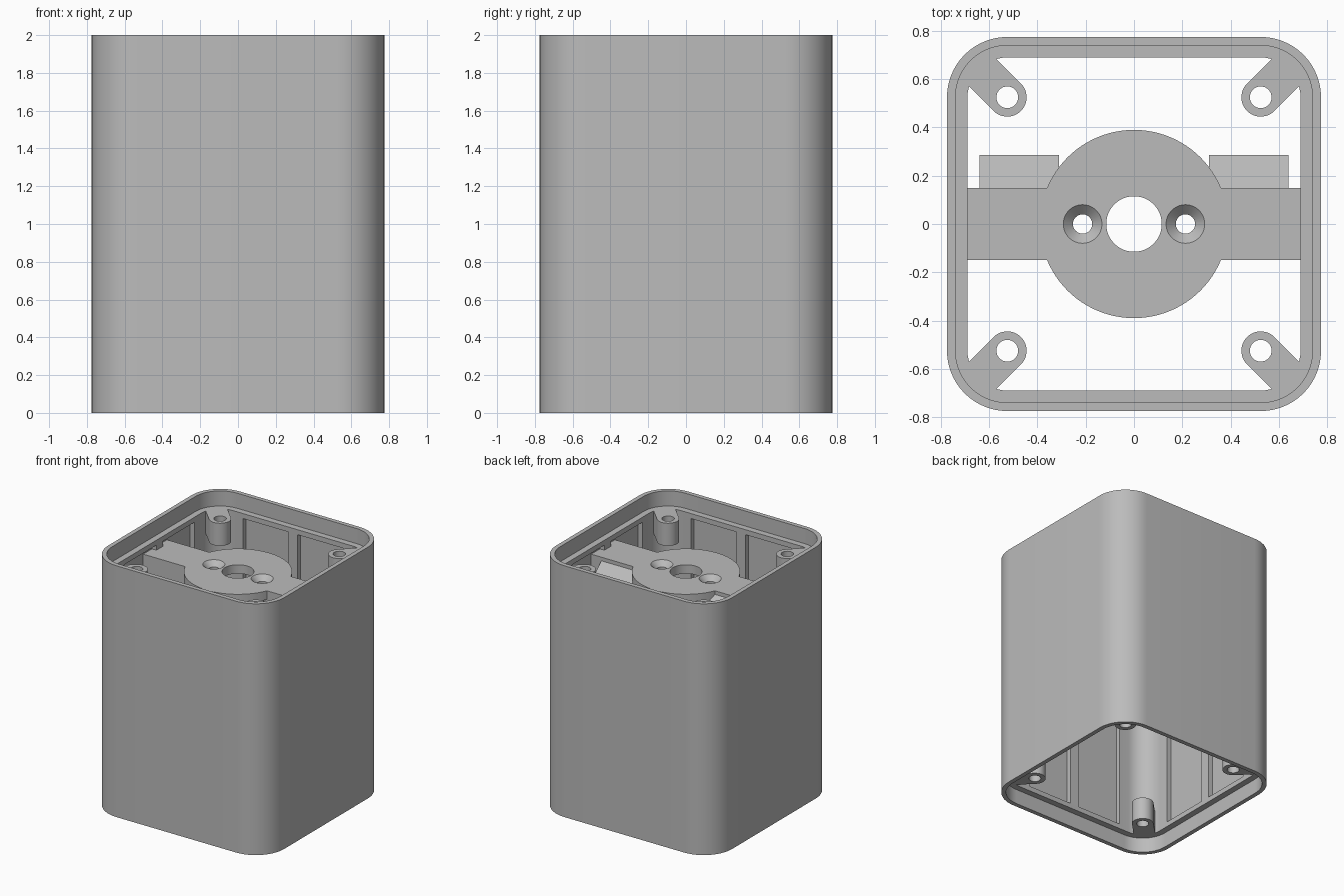
import bpy, bmesh, math
from mathutils import Vector

if "Cube" in bpy.data.objects:
    bpy.data.objects.remove(bpy.data.objects["Cube"])

grey = bpy.data.materials.new("light_grey_plastic")
grey.use_nodes = True
colour = (0.5, 0.5, 0.5, 1)
grey.diffuse_color = colour
grey.node_tree.nodes["Principled BSDF"].inputs["Base Color"].default_value = colour

HALF, LIP, INNER, POCKET = 0.775, 0.74, 0.69, 0.73
HEIGHT, RECESS = 2.0, 0.12
POST = 0.525


def arc(cx, cy, r, start, end, n):
    angles = [math.radians(start + (end - start) * i / n) for i in range(n + 1)]
    return [(cx + r * math.cos(a), cy + r * math.sin(a)) for a in angles]


def circle(cx, cy, r, n=48):
    return arc(cx, cy, r, 0, 360, n)[:-1]


def rounded_square(half):
    # All wall outlines share the same corner centres
    c = POST
    pts = []
    for i, (sx, sy) in enumerate([(1, 1), (-1, 1), (-1, -1), (1, -1)]):
        pts += arc(sx * c, sy * c, half - c, 90 * i, 90 * i + 90, 14)
    return pts


def rect(x0, x1, y0, y1):
    return [(x0, y0), (x1, y0), (x1, y1), (x0, y1)]


def make(name, bm):
    bmesh.ops.recalc_face_normals(bm, faces=bm.faces)
    mesh = bpy.data.meshes.new(name)
    bm.to_mesh(mesh)
    bm.free()
    mesh.materials.append(grey)
    obj = bpy.data.objects.new(name, mesh)
    bpy.context.collection.objects.link(obj)
    return obj


def prism(name, outline, z0, z1):
    bm = bmesh.new()
    face = bm.faces.new([bm.verts.new((x, y, z0)) for x, y in outline])
    new = bmesh.ops.extrude_face_region(bm, geom=[face])["geom"]
    verts = [v for v in new if isinstance(v, bmesh.types.BMVert)]
    bmesh.ops.translate(bm, verts=verts, vec=(0, 0, z1 - z0))
    return make(name, bm)


def cone(name, x, r0, r1, z0, z1):
    bm = bmesh.new()
    bmesh.ops.create_cone(bm, cap_ends=True, segments=48, radius1=r0, radius2=r1, depth=z1 - z0)
    bmesh.ops.translate(bm, verts=bm.verts, vec=(x, 0, (z0 + z1) / 2))
    return make(name, bm)


def activate(obj):
    bpy.ops.object.select_all(action="DESELECT")
    obj.select_set(True)
    bpy.context.view_layer.objects.active = obj


def boolean(obj, others, operation="DIFFERENCE"):
    activate(obj)
    for other in others:
        mod = obj.modifiers.new("bool", "BOOLEAN")
        mod.operation, mod.solver, mod.object = operation, "EXACT", other
        bpy.ops.object.modifier_apply(modifier=mod.name)
        bpy.data.objects.remove(other)


def smooth(obj):
    activate(obj)
    bpy.ops.object.shade_smooth_by_angle(angle=math.radians(25))


# Shell: square tube with a stepped lip at both ends
shell = prism("shell", rounded_square(HALF), 0, HEIGHT)
cutters = [prism("cut", rounded_square(INNER), -0.1, HEIGHT + 0.1),
           prism("cut", rounded_square(LIP), HEIGHT - RECESS, HEIGHT + 0.1),
           prism("cut", rounded_square(LIP), -0.1, RECESS)]

# Two recessed panels on each inner wall, leaving a middle rib
for side in (-1, 1):
    for a, b in ((-0.44, -0.04), (0.04, 0.44)):
        x0, x1 = sorted((side * 0.6, side * POCKET))
        z0, z1 = RECESS + 0.04, HEIGHT - RECESS - 0.04
        cutters.append(prism("cut", rect(x0, x1, a, b), z0, z1))
        cutters.append(prism("cut", rect(a, b, x0, x1), z0, z1))
boolean(shell, cutters)
smooth(shell)

# Screw posts with webs running into the corners, top and bottom
for end, z0, z1 in (("bottom", RECESS, RECESS + 0.18),
                    ("top", HEIGHT - RECESS - 0.18, HEIGHT - RECESS)):
    for i in range(4):
        base = 45 + 90 * i
        cx, cy = [math.copysign(POST, f(math.radians(base))) for f in (math.cos, math.sin)]
        out = Vector((cx, cy)).normalized() * 0.19
        outline = arc(cx, cy, 0.08, base + 90, base + 270, 24)
        tail = [Vector(outline[-1]) + out, Vector(outline[0]) + out]
        post = prism(f"{end}_screw_post_{i + 1}", outline + [tuple(p) for p in tail], z0, z1)
        boolean(post, [prism("cut", circle(cx, cy, 0.045, 32), z0 - 0.1, z1 + 0.1)])
        smooth(post)

# Mounting plate: disc on two side arms, with a cable hole and countersunk screw holes
TOP, THICK, ARM = 1.8, 0.07, 0.15
plate = prism("mounting_plate", circle(0, 0, 0.39, 96), TOP - THICK, TOP)
arms = [prism("arm", rect(*sorted((s * 0.31, s * 0.75)), -ARM, ARM), TOP - 0.15, TOP)
        for s in (-1, 1)]
boolean(plate, arms, "UNION")
holes = [cone("cut", 0, 0.115, 0.115, TOP - 0.3, TOP + 0.1)]
for s in (-1, 1):
    holes.append(cone("cut", s * 0.213, 0.04, 0.04, TOP - 0.3, TOP + 0.1))
    holes.append(cone("cut", s * 0.213, 0.036, 0.084, TOP - 0.044, TOP + 0.004))
boolean(plate, holes)
smooth(plate)

# Sloping gussets behind the arms
for s, side in ((1, "left"), (-1, "right")):
    bm = bmesh.new()
    profile = [(ARM - 0.01, TOP - 0.15), (ARM - 0.01, TOP - 0.02), (0.285, TOP - 0.15)]
    face = bm.faces.new([bm.verts.new((s * 0.31, y, z)) for y, z in profile])
    new = bmesh.ops.extrude_face_region(bm, geom=[face])["geom"]
    bmesh.ops.translate(bm, verts=[v for v in new if isinstance(v, bmesh.types.BMVert)],
                        vec=(s * 0.33, 0, 0))
    make(f"{side}_arm_gusset", bm)
